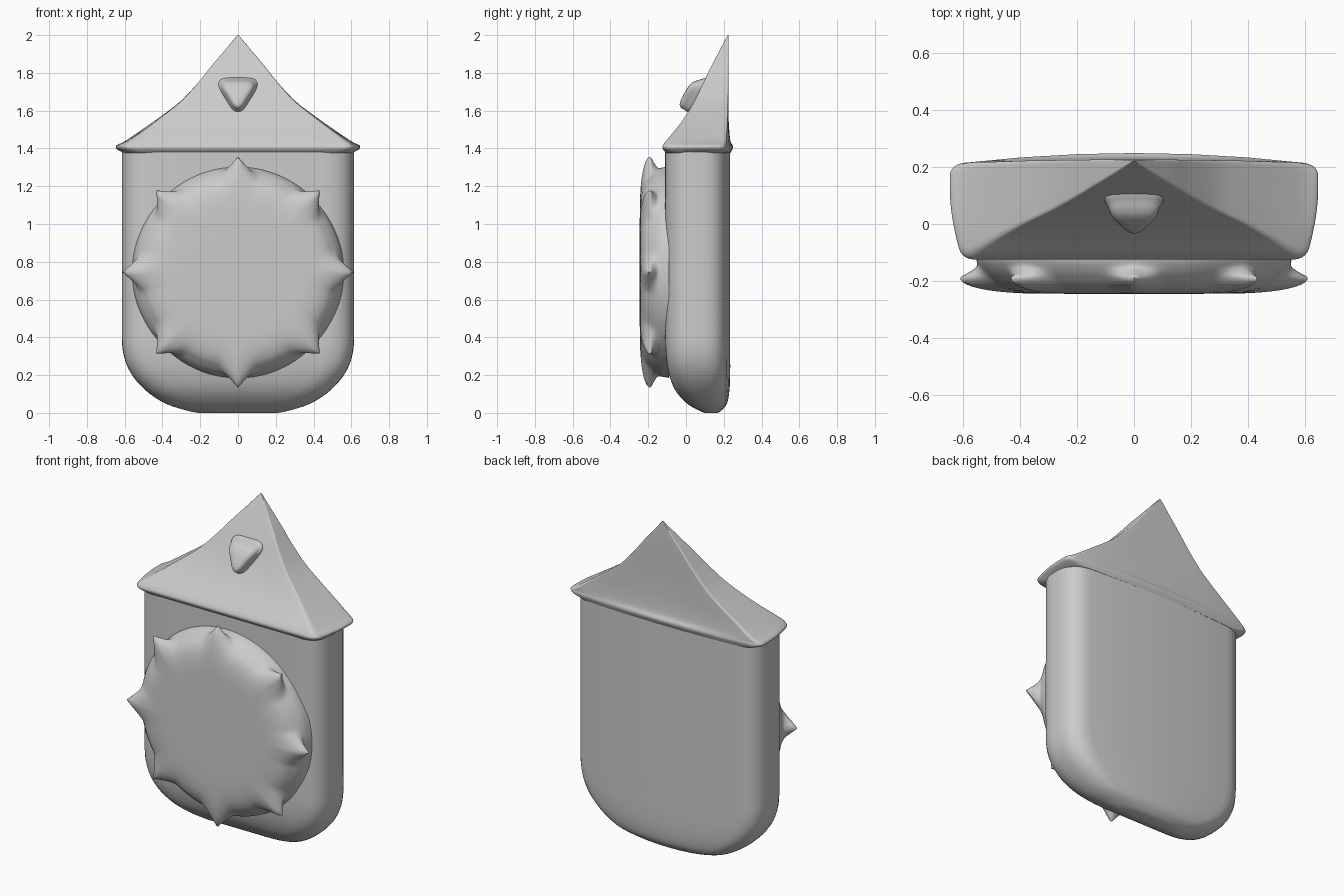
import bpy, bmesh, math
from mathutils import Vector

if "Cube" in bpy.data.objects:
    bpy.data.objects.remove(bpy.data.objects["Cube"])


def make_loft(name, rings, angle=40):
    """Skin a list of equal-length closed rings and cap both ends."""
    bm = bmesh.new()
    vr = [[bm.verts.new(p) for p in r] for r in rings]
    n = len(vr[0])
    for a, b in zip(vr, vr[1:]):
        for i in range(n):
            j = (i + 1) % n
            bm.faces.new((a[i], a[j], b[j], b[i]))
    bm.faces.new(vr[0][::-1])
    bm.faces.new(vr[-1])
    bmesh.ops.recalc_face_normals(bm, faces=bm.faces)
    me = bpy.data.meshes.new(name)
    bm.to_mesh(me)
    bm.free()
    ob = bpy.data.objects.new(name, me)
    bpy.context.collection.objects.link(ob)
    bpy.ops.object.select_all(action='DESELECT')
    ob.select_set(True)
    bpy.context.view_layer.objects.active = ob
    bpy.ops.object.shade_smooth_by_angle(angle=math.radians(angle))
    return ob


def rounded(corners, radii, seg=8, side=6):
    """Closed 2D polygon with curved corners and subdivided sides."""
    c = [Vector(p) for p in corners]
    n = len(c)
    starts, ends, pts = [], [], []
    for i in range(n):
        a, b = c[i - 1] - c[i], c[(i + 1) % n] - c[i]
        starts.append(c[i] + a.normalized() * min(radii[i], a.length * .48))
        ends.append(c[i] + b.normalized() * min(radii[i], b.length * .48))
    for i in range(n):
        for k in range(seg + 1):
            t = k / seg
            pts.append(starts[i] * (1 - t) ** 2 + c[i] * 2 * t * (1 - t) + ends[i] * t * t)
        for k in range(1, side):
            pts.append(ends[i].lerp(starts[(i + 1) % n], k / side))
    return pts


def section(z, hf, hb, yf, yb, rf, rb, bow, bulge=0):
    """Horizontal trapezoid section with a bowed back and bulging sides."""
    ring = []
    for p in rounded([(-hf, yf), (hf, yf), (hb, yb), (-hb, yb)], [rf, rf, rb, rb]):
        back = max(0, (p.y - yf) / (yb - yf))
        x = p.x * (1 + bulge * math.sin(math.pi * min(1, back)))
        ring.append((x, p.y - bow * back * (p.x / max(hf, hb)) ** 2, z))
    return ring


def smooth_rows(rows, steps=4):
    """Catmull-Rom interpolation of parameter rows."""
    out = []
    for i in range(len(rows) - 1):
        q = [rows[max(0, min(len(rows) - 1, i + d))] for d in (-1, 0, 1, 2)]
        for k in range(steps):
            t = k / steps
            out.append([.5 * (2 * b + (c - a) * t + (2 * a - 5 * b + 4 * c - d) * t * t
                              + (3 * b - a - 3 * c + d) * t ** 3) for a, b, c, d in zip(*q)])
    return out + [list(rows[-1])]


# Body: rounded slab, z / half width / front y / back y
body = [(0, .21, .10, .165), (.012, .27, .07, .187), (.05, .385, .005, .217),
        (.12, .49, -.057, .23), (.215, .57, -.093, .234), (.33, .61, -.108, .234),
        (.5, .615, -.11, .234), (.9, .615, -.11, .234), (1.4, .615, -.11, .234)]
make_loft("body", [section(z, h, h, f, b, .17, .13, .03) for z, h, f, b in smooth_rows(body)])

# Roof: concave peak, z / front half width / back half width / front y / back y / radius / bow / bulge
roof = [(1.375, .595, .60, -.105, .234, .10, .025, .01), (1.392, .60, .635, -.12, .244, .06, .035, .02),
        (1.405, .605, .645, -.125, .249, .05, .04, .025), (1.418, .60, .64, -.121, .247, .045, .04, .025),
        (1.44, .575, .595, -.106, .235, .03, .02, .015), (1.51, .48, .495, -.047, .228, .02, .01, 0),
        (1.58, .388, .395, .003, .225, .015, .003, 0), (1.66, .29, .293, .049, .224, .012, 0, 0),
        (1.765, .197, .197, .10, .225, .01, 0, 0), (1.83, .146, .146, .132, .226, .01, 0, 0),
        (1.92, .07, .07, .178, .226, .008, 0, 0), (1.985, .016, .016, .213, .225, .003, 0, 0),
        (2.0, .003, .003, .22, .224, .001, 0, 0)]
make_loft("roof", [section(z, hf, hb, f, b, r, r, w, g)
                   for z, hf, hb, f, b, r, w, g in smooth_rows(roof, 3)], 50)

# Beak: soft downward triangle following the roof slope, scale / offset from the roof
tri = rounded([(-.13, 1.772), (.13, 1.772), (0, 1.56)], [.09] * 3)
rings = []
for s, off in smooth_rows([(1.06, .04), (1.04, 0), (.93, -.02), (.84, -.042), (.7, -.058),
                           (.48, -.067), (.2, -.07)], 3):
    ring = []
    for p in tri:
        z = 1.695 + (p.y - 1.695) * s
        ring.append((p.x * s, .065 + (z - 1.70) * .55 + off, z))
    rings.append(ring)
make_loft("beak", rings, 60)

# Sun face: domed disc with eight rim spikes, radius / spike length / y
disc = [(.02, 0, -.245), (.25, 0, -.245), (.37, .03, -.243), (.44, .07, -.233),
        (.485, .10, -.214), (.512, .099, -.190), (.53, .05, -.170),
        (.543, .01, -.15), (.553, 0, -.128), (.56, 0, -.09)]
N = 192
rings = []
for r, s, y in smooth_rows(disc, 3):
    ring = []
    for i in range(N):
        a = 2 * math.pi * i / N
        d = abs((a + math.pi / 8) % (math.pi / 4) - math.pi / 8)
        rad = r + s * max(0, 1 - d / .22) ** 1.5
        ring.append((rad * math.cos(a), y, .745 + rad * math.sin(a)))
    rings.append(ring)
make_loft("sun_face", rings, 60)
